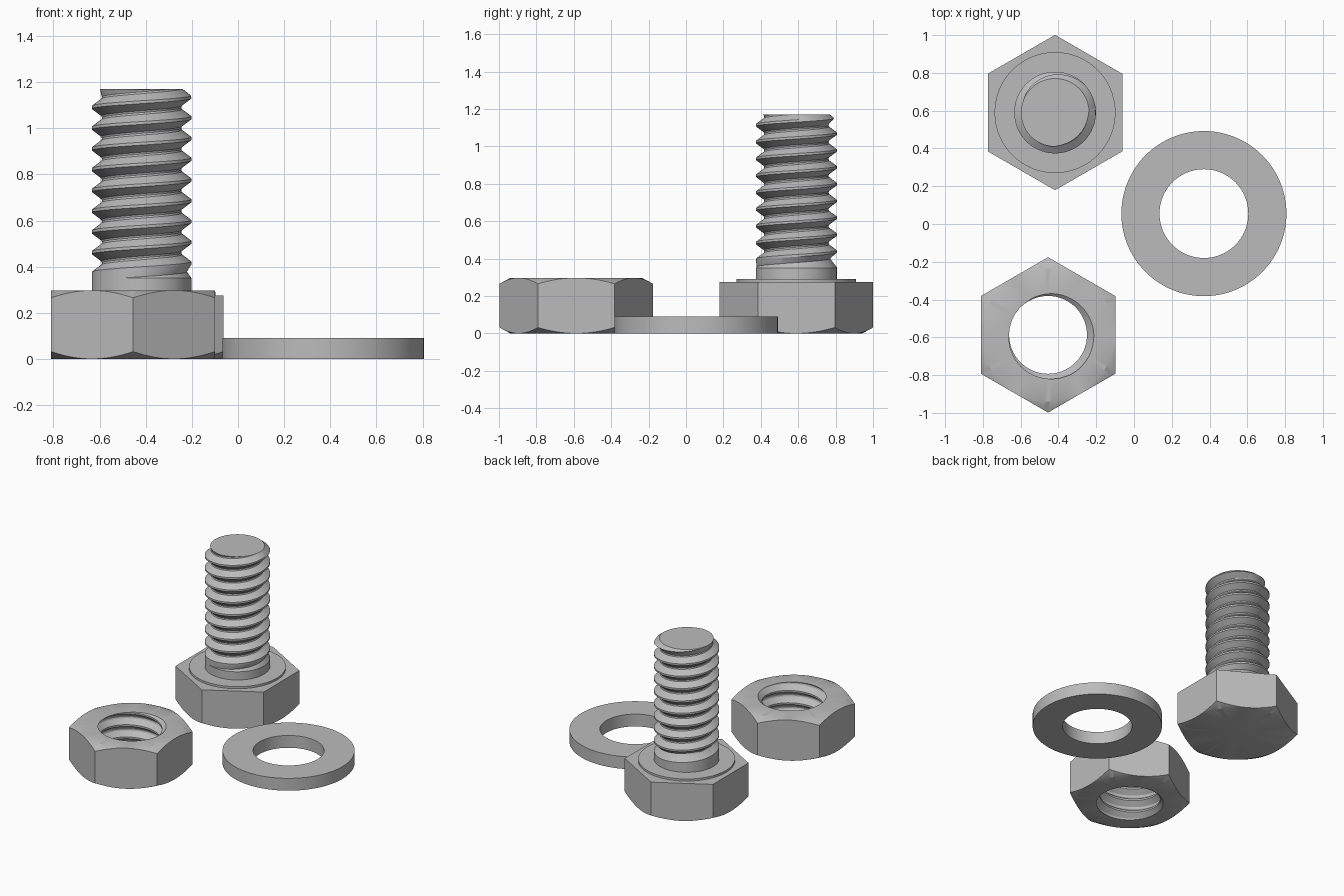
import bpy, bmesh, math

cube = bpy.data.objects.get("Cube")
if cube:
    bpy.data.objects.remove(cube)

STEPS = 96          # segments around every part
PITCH = 0.09
APOTHEM = 0.356     # half the distance across the hexagon flats
# One thread turn: position along the pitch, height between root and crest
THREAD = [(0, 1), (0.14, 1), (0.48, 0.06), (0.57, 0), (0.66, 0.06), (1, 1)]

steel = bpy.data.materials.new("steel grey")
steel.use_nodes = True
steel.diffuse_color = (0.5, 0.5, 0.5, 1)
steel.node_tree.nodes["Principled BSDF"].inputs["Base Color"].default_value = (0.5, 0.5, 0.5, 1)


def angle(i):
    return 2 * math.pi * i / STEPS


def hexagon(i):
    """Radius of the hexagon outline, with corners on the y axis."""
    sector = math.pi / 3
    return APOTHEM / math.cos((angle(i) + sector / 2) % sector - sector / 2)


def chamfer(i):
    """Depth of the conical chamfer at the hexagon outline."""
    return (hexagon(i) - APOTHEM) * math.tan(math.radians(30))


def circle(radius, z):
    return [(radius, z)] * STEPS


def hex_ring(z, cut=0):
    return [(hexagon(i), z + cut * chamfer(i)) for i in range(STEPS)]


def thread_height(z, i, phase):
    u = (z / PITCH - i / STEPS + phase) % 1
    for (a, fa), (b, fb) in zip(THREAD, THREAD[1:]):
        if u <= b:
            return fa + (fb - fa) * (u - a) / (b - a)


def helix_rows(bottom, top, phase, radius):
    """Rows that follow the thread, clamped flat at both ends."""
    rows = []
    first = math.floor(bottom / PITCH) - 3
    for turn in range(first, math.ceil(top / PITCH) + 3):
        for u, _ in THREAD[:-1]:
            row = []
            for i in range(STEPS):
                z = (turn + u - phase + i / STEPS) * PITCH
                z = min(max(z, bottom), top)
                row.append((radius(z, i), z))
            rows.append(row)
    return rows


def skin(bm, rows, shift=0, loop=False):
    """Bridge rows of (radius, z); shift joins the seam of a helix."""
    grid = [[bm.verts.new((r * math.cos(angle(i)), r * math.sin(angle(i)), z))
             for i, (r, z) in enumerate(row)] for row in rows]
    if loop:
        grid.append(grid[0])
    for k in range(len(grid) - 1 - shift):
        for i in range(STEPS):
            j, s = (i + 1) % STEPS, shift if i == STEPS - 1 else 0
            bm.faces.new((grid[k][i], grid[k + s][j], grid[k + s + 1][j], grid[k + 1][i]))


def finish(bm, name, x, y):
    bmesh.ops.remove_doubles(bm, verts=bm.verts, dist=0.00002)
    bmesh.ops.recalc_face_normals(bm, faces=bm.faces)
    mesh = bpy.data.meshes.new(name)
    bm.to_mesh(mesh)
    bm.free()
    mesh.materials.append(steel)
    obj = bpy.data.objects.new(name, mesh)
    obj.location = (x, y, 0)
    bpy.context.collection.objects.link(obj)
    bpy.ops.object.select_all(action='DESELECT')
    obj.select_set(True)
    bpy.context.view_layer.objects.active = obj
    bpy.ops.object.shade_smooth_by_angle(angle=math.radians(28))


# Bolt: chamfered head, bearing collar, plain neck and threaded shank
NECK, TIP, SHANK, ROOT = 0.35, 1.17, 0.216, 0.172


def bolt_radius(z, i):
    r = ROOT + (SHANK - ROOT) * thread_height(z, i, 0.45)
    runout = SHANK - (z - NECK) * 0.7
    point = 0.18 + (TIP - z) * 1.2
    return min(max(r, runout), SHANK, point)


bm = bmesh.new()
skin(bm, [circle(0, 0), circle(APOTHEM - 0.004, 0), hex_ring(0, 1), hex_ring(0.275),
          circle(0.32, 0.275), circle(0.32, 0.29), circle(SHANK, 0.29), circle(SHANK, NECK)])
skin(bm, helix_rows(NECK, TIP, 0.45, bolt_radius), len(THREAD) - 1)
skin(bm, [[(bolt_radius(TIP, i), TIP) for i in range(STEPS)], circle(0, TIP)])
finish(bm, "bolt", -0.418, 0.59)

# Nut: hexagon chamfered on both sides with a threaded hole
HEIGHT = 0.297


def nut_radius(z, i):
    return 0.244 - 0.038 * thread_height(z, i, 0.2)


bm = bmesh.new()
skin(bm, [[(nut_radius(0, i), 0) for i in range(STEPS)], circle(APOTHEM - 0.004, 0),
          hex_ring(0, 1), hex_ring(HEIGHT, -1), circle(APOTHEM - 0.004, HEIGHT),
          [(nut_radius(HEIGHT, i), HEIGHT) for i in range(STEPS)]])
skin(bm, helix_rows(0, HEIGHT, 0.2, nut_radius), len(THREAD) - 1)
finish(bm, "nut", -0.455, -0.587)

# Washer: flat ring
bm = bmesh.new()
skin(bm, [circle(0.235, 0), circle(0.437, 0), circle(0.437, 0.09), circle(0.235, 0.09)], loop=True)
finish(bm, "washer", 0.37, 0.055)
